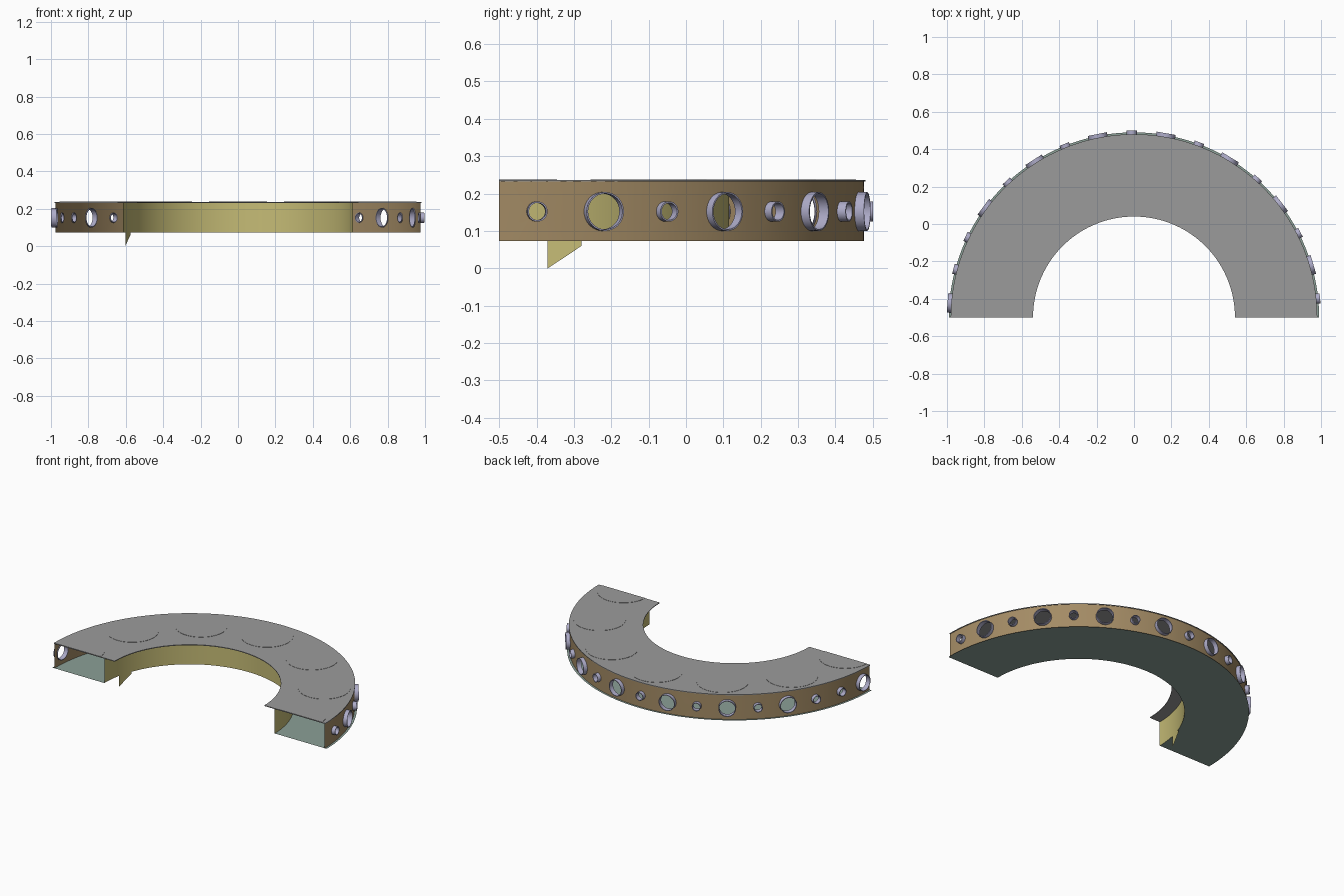
import bpy, bmesh
from math import sin, cos, pi, radians
from mathutils import Vector, Matrix

if "Cube" in bpy.data.objects:
    bpy.data.objects.remove(bpy.data.objects["Cube"])

CENTRE_Y = -0.5
FLOOR, CEILING = 0.073, 0.235
HOLE_Z = 0.152
WALL_R, INNER_R = 0.976, 0.615
SEGMENTS = 72


def material(name, rgb):
    m = bpy.data.materials.new(name)
    m.use_nodes = True
    m.diffuse_color = (*rgb, 1)
    m.node_tree.nodes["Principled BSDF"].inputs["Base Color"].default_value = (*rgb, 1)
    return m


GREY = material("roof grey", (0.33, 0.33, 0.33))
TEAL = material("floor teal", (0.26, 0.35, 0.31))
YELLOW = material("inner wall yellow", (0.56, 0.50, 0.18))
BROWN = material("outer wall brown", (0.37, 0.26, 0.13))
LAVENDER = material("rim lavender", (0.42, 0.41, 0.58))


def finish(name, bm, mat):
    bmesh.ops.remove_doubles(bm, verts=bm.verts, dist=0.0001)
    bmesh.ops.recalc_face_normals(bm, faces=bm.faces)
    mesh = bpy.data.meshes.new(name)
    bm.to_mesh(mesh)
    bm.free()
    mesh.materials.append(mat)
    mesh.shade_smooth()
    mesh.set_sharp_from_angle(angle=radians(35))
    obj = bpy.data.objects.new(name, mesh)
    bpy.context.collection.objects.link(obj)
    return obj


def polar(r, angle, z):
    return Vector((r * cos(angle), CENTRE_Y + r * sin(angle), z))


def half_sweep(name, profile, mat, closed=False):
    """Sweep an (r, z) profile through the half circle."""
    bm = bmesh.new()
    rows = [[bm.verts.new(polar(r, pi * i / SEGMENTS, z)) for r, z in profile]
            for i in range(SEGMENTS + 1)]
    n = len(profile)
    for a, b in zip(rows, rows[1:]):
        for j in range(n if closed else n - 1):
            k = (j + 1) % n
            bm.faces.new((a[j], a[k], b[k], b[j]))
    if closed:
        bm.faces.new(rows[0])
        bm.faces.new(rows[-1])
    return finish(name, bm, mat)


# Floor, roof and plain inner wall
half_sweep("floor_plate", [(INNER_R, FLOOR), (0.99, FLOOR)], TEAL)
half_sweep("roof_plate", [(0.54, 0.232), (0.98, 0.232), (0.98, 0.2365), (0.54, 0.2365)],
           GREY, closed=True)
half_sweep("inner_wall", [(INNER_R, FLOOR), (INNER_R, CEILING)], YELLOW)

# Low round panels on the roof, halved at both ends
for i in range(7):
    bm = bmesh.new()
    c = polar(0.8, pi * i / 6, 0.236)
    sweep = pi if i in (0, 6) else 2 * pi
    count = 49 if sweep == pi else 48
    ring = [bm.verts.new(c + Vector((cos(t), sin(t), 0)) * 0.155)
            for t in (sweep * j / 48 for j in range(count))]
    face = bm.faces.new(ring)
    top = bmesh.ops.extrude_face_region(bm, geom=[face])["geom"]
    bmesh.ops.translate(bm, vec=(0, 0, 0.002),
                        verts=[v for v in top if isinstance(v, bmesh.types.BMVert)])
    finish(f"roof_disc_{i + 1}", bm, GREY)

# Portholes: alternating sizes, swapped for the last two
STEP = radians(10.6)
holes = [(radians(5.9) + STEP * k, 0.052 if (k % 2 == 1) != (k > 14) else 0.027)
         for k in range(17)]

# Outer wall: each panel joins a round hole to its rectangle, bent to the arc
bm = bmesh.new()
SIDES = 32
for k, (angle, radius) in enumerate(holes):
    left = 0 if k == 0 else angle - STEP / 2
    right = pi if k == 16 else angle + STEP / 2
    loops = []
    for f in (0, 0.5, 1):
        loop = []
        for j in range(SIDES):
            c, s = cos(2 * pi * j / SIDES), sin(2 * pi * j / SIDES)
            m = max(abs(c), abs(s))
            edge_a = c / m * ((right - angle) if c > 0 else (angle - left))
            edge_z = s / m * ((CEILING - HOLE_Z) if s > 0 else (HOLE_Z - FLOOR))
            a = angle + (1 - f) * radius * c / WALL_R + f * edge_a
            z = HOLE_Z + (1 - f) * radius * s + f * edge_z
            loop.append(bm.verts.new(polar(WALL_R, a, z)))
        loops.append(loop)
    for p, q in zip(loops, loops[1:]):
        for j in range(SIDES):
            n = (j + 1) % SIDES
            bm.faces.new((p[j], p[n], q[n], q[j]))
finish("outer_wall", bm, BROWN)

# Short tube rims lining the portholes
for k, (angle, radius) in enumerate(holes):
    bm = bmesh.new()
    thick = 0.004
    section = [(radius - thick, 0.97), (radius, 0.97), (radius, 1.0), (radius - thick, 1.0)]
    rows = []
    for j in range(SIDES):
        t = 2 * pi * j / SIDES
        rows.append([bm.verts.new((d, r * cos(t), r * sin(t))) for r, d in section])
    for j in range(SIDES):
        a, b = rows[j], rows[(j + 1) % SIDES]
        for i in range(4):
            n = (i + 1) % 4
            bm.faces.new((a[i], a[n], b[n], b[i]))
    place = Matrix.Translation((0, CENTRE_Y, HOLE_Z)) @ Matrix.Rotation(angle, 4, "Z")
    bmesh.ops.transform(bm, matrix=place, verts=bm.verts)
    finish(f"porthole_rim_{k + 1}", bm, LAVENDER)

# Tapered fin hanging below the inner wall on one side
bm = bmesh.new()
cols = []
for i in range(7):
    f = i / 6
    a = pi - radians(12.2 + 8.8 * f)
    cols.append([bm.verts.new(polar(INNER_R, a, z)) for z in (FLOOR, 0.06 * f)])
for a, b in zip(cols, cols[1:]):
    bm.faces.new((a[0], a[1], b[1], b[0]))
finish("hanging_fin", bm, YELLOW)
